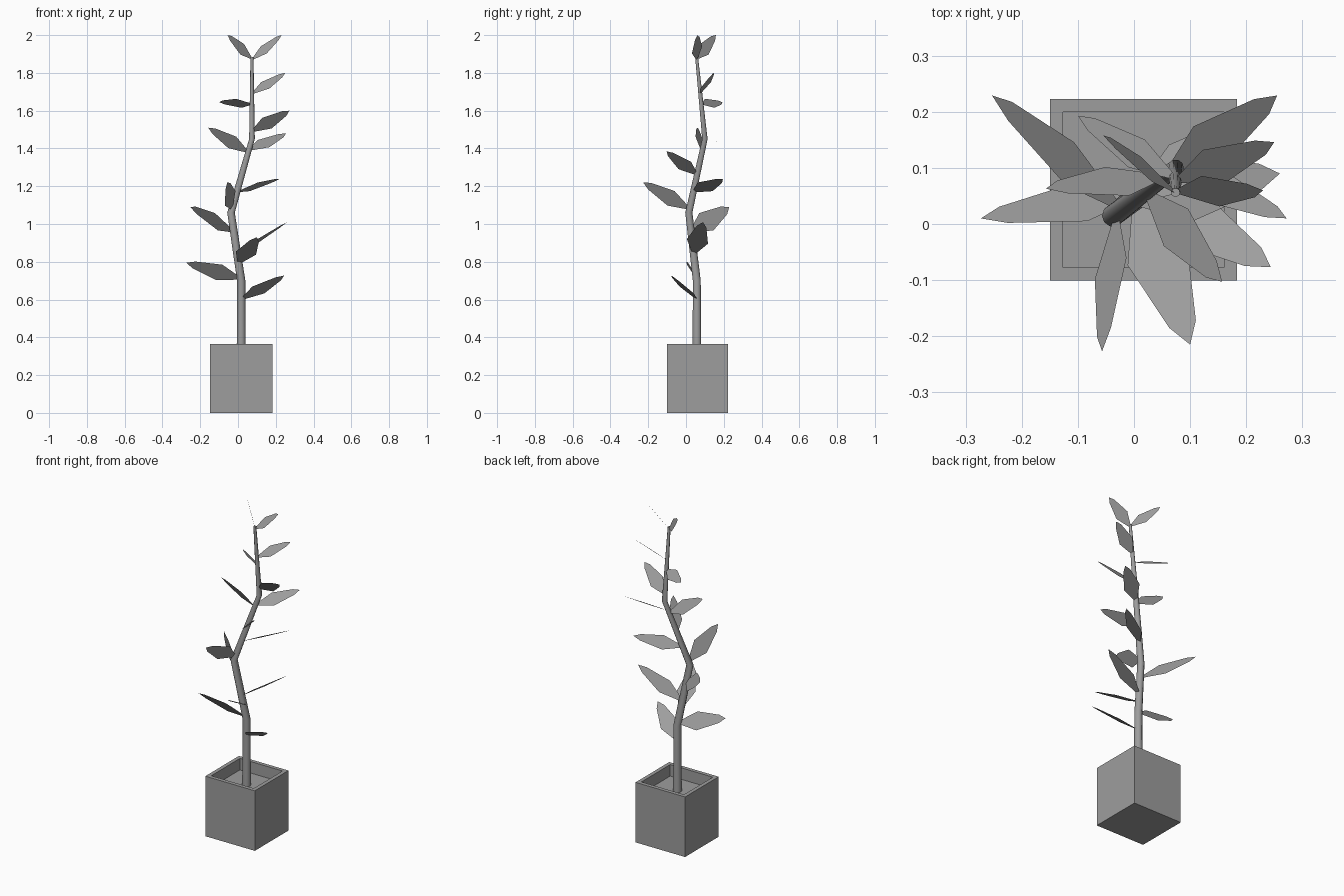
import bpy, bmesh, math
from mathutils import Vector

cube = bpy.data.objects.get("Cube")
if cube:
    bpy.data.objects.remove(cube)

grey = bpy.data.materials.new("plain_grey")
grey.use_nodes = True
grey.diffuse_color = (0.34, 0.34, 0.34, 1)
grey.node_tree.nodes["Principled BSDF"].inputs["Base Color"].default_value = (0.34, 0.34, 0.34, 1)


def add_object(name, bm):
    mesh = bpy.data.meshes.new(name)
    bm.to_mesh(mesh)
    bm.free()
    mesh.materials.append(grey)
    obj = bpy.data.objects.new(name, mesh)
    bpy.context.collection.objects.link(obj)
    return obj


# Square pot: a box whose top is inset and pushed down to form the recess
bm = bmesh.new()
bmesh.ops.create_cube(bm, size=1)
for v in bm.verts:
    v.co = Vector((0.017 + v.co.x * 0.333, 0.061 + v.co.y * 0.323, (v.co.z + 0.5) * 0.365))
top = max(bm.faces, key=lambda f: f.calc_center_median().z)
bmesh.ops.inset_region(bm, faces=[top], thickness=0.033)
recess = bmesh.ops.extrude_discrete_faces(bm, faces=[top])["faces"]
for v in recess[0].verts:
    v.co.z -= 0.07
add_object("pot", bm)

# Crooked stem: tapered rings joined along a bent path (x, y, z, radius)
PATH = [(0.017, 0.058, 0.29, 0.024), (0.017, 0.057, 0.70, 0.022),
        (-0.037, 0.015, 1.06, 0.020), (0.074, 0.100, 1.45, 0.015),
        (0.074, 0.056, 1.885, 0.008)]
SIDES = 10
bm = bmesh.new()
rings = []
for x, y, z, r in PATH:
    angles = [2 * math.pi * i / SIDES for i in range(SIDES)]
    rings.append([bm.verts.new((x + r * math.cos(a), y + r * math.sin(a), z)) for a in angles])
for low, high in zip(rings, rings[1:]):
    for i in range(SIDES):
        j = (i + 1) % SIDES
        bm.faces.new((low[i], low[j], high[j], high[i])).smooth = True
bm.faces.new(rings[-1])
bm.faces.new(rings[0][::-1])
add_object("stem", bm)


def stem_point(z):
    """Centre of the stem at a given height."""
    for a, b in zip(PATH, PATH[1:]):
        if z <= b[2]:
            break
    return Vector(a[:3]).lerp(Vector(b[:3]), (z - a[2]) / (b[2] - a[2]))


# Leaf outline: distance along the leaf, half width, both relative to its length
OUTLINE = [(0.0, 0.02), (0.40, 0.18), (0.86, 0.08)]


def add_leaf(index, height, tip, flat):
    base = stem_point(height)
    tip = Vector(tip)
    axis = tip - base
    length = axis.length
    # Side direction: the given in-plane direction made square to the leaf axis
    side = Vector(flat) - axis * (Vector(flat).dot(axis) / length ** 2)
    side.normalize()
    if axis.cross(side).z < 0:
        side.negate()
    bm = bmesh.new()
    left = [bm.verts.new(base + axis * t + side * w * length) for t, w in OUTLINE]
    right = [bm.verts.new(base + axis * t - side * w * length) for t, w in OUTLINE]
    end = bm.verts.new(tip)
    bm.faces.new(right + [end] + left[::-1])
    add_object(f"leaf_{index:02d}", bm)


# In-plane directions shared by several leaves
FORE = (0.48, -0.74, 0.47)
STEEP = (0.4, -0.58, 0.72)
BACK = (-0.48, 0.74, 0.47)
ACROSS = (1, 0, 0)
DEPTH = (0, 1, 0)

# Leaves from bottom to top: attachment height, tip, in-plane direction
LEAVES = [
    (0.60, (0.244, -0.077, 0.727), (0, -0.74, 0.47)),
    (0.71, (-0.273, 0.01, 0.795), STEEP),
    (0.79, (0.10, -0.215, 0.93), ACROSS),
    (0.84, (0.26, 0.09, 1.01), FORE),
    (0.96, (-0.253, 0.229, 1.09), (-0.125, -0.63, 0.755)),
    (1.08, (-0.057, -0.227, 1.22), (0.54, 0.37, 0.73)),
    (1.17, (0.217, 0.195, 1.237), FORE),
    (1.26, (0.157, -0.103, 1.385), DEPTH),
    (1.38, (-0.157, 0.063, 1.51), STEEP),
    (1.39, (0.255, 0.229, 1.48), BACK),
    (1.49, (0.272, 0.01, 1.60), ACROSS),
    (1.635, (-0.10, 0.193, 1.645), (-0.2, -0.6, 0.5)),
    (1.69, (0.25, 0.146, 1.80), BACK),
    (1.87, (0.23, 0.06, 2.0), BACK),
    (1.875, (-0.055, 0.158, 2.0), FORE),
]
for number, leaf in enumerate(LEAVES, 1):
    add_leaf(number, *leaf)
